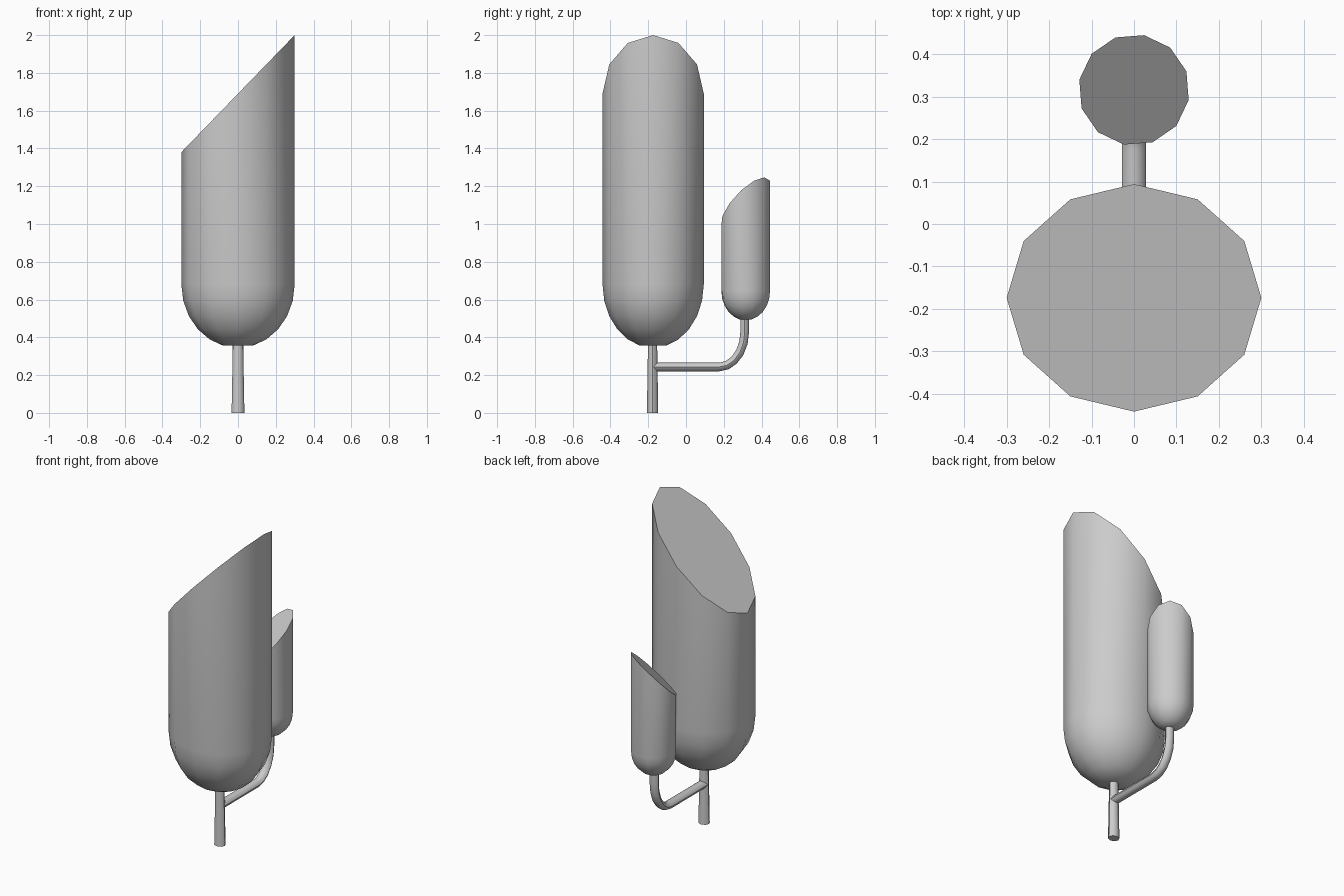
import bpy, bmesh
from math import sin, cos, pi, radians
from mathutils import Vector

if "Cube" in bpy.data.objects:
    bpy.data.objects.remove(bpy.data.objects["Cube"])


def loft(name, rings, smooth):
    """Skin a list of equal-length point rings, with flat end caps."""
    bm = bmesh.new()
    loops = [[bm.verts.new(p) for p in ring] for ring in rings]
    n = len(loops[0])
    for a, b in zip(loops, loops[1:]):
        for i in range(n):
            j = (i + 1) % n
            bm.faces.new((a[i], a[j], b[j], b[i]))
    bm.faces.new(loops[0][::-1])
    bm.faces.new(loops[-1])
    bmesh.ops.recalc_face_normals(bm, faces=bm.faces[:])
    mesh = bpy.data.meshes.new(name)
    bm.to_mesh(mesh)
    bm.free()
    obj = bpy.data.objects.new(name, mesh)
    bpy.context.collection.objects.link(obj)
    bpy.ops.object.select_all(action='DESELECT')
    obj.select_set(True)
    bpy.context.view_layer.objects.active = obj
    bpy.ops.object.shade_smooth_by_angle(angle=radians(smooth))
    return obj


def pod(name, cy, rx, ry, z_dome, dome_h, z_mid, rise, turn):
    """Twelve-sided column with a rounded base and a slanted flat top."""
    angles = [i * pi / 6 for i in range(12)]
    t = radians(turn)
    rings = []
    for k in range(5, -1, -1):
        e = radians(15 * k)
        rings.append([(rx * cos(e) * cos(a + t), cy + ry * cos(e) * sin(a + t),
                       z_dome - dome_h * sin(e)) for a in angles])
    rings.append([(rx * cos(a + t), cy + ry * sin(a + t), z_mid + rise * cos(a))
                  for a in angles])
    return loft(name, rings, 40)


# Large and small slanted columns
pod("main_column", -0.174, 0.30, 0.268, 0.68, 0.336, 1.69, 0.31, 0)
pod("side_column", 0.316, 0.131, 0.131, 0.645, 0.155, 1.11, 0.137, 49.5)

# Tapered stem under the large column
ring8 = [i * pi / 4 for i in range(8)]
loft("main_stem", [[(rx * cos(a), -0.177 + ry * sin(a), z) for a in ring8]
                   for rx, ry, z in ((0.034, 0.03, 0), (0.027, 0.024, 0.38))], 50)

# Side branch: straight run, elliptical bend, then up into the small column
path = [(-0.17, 0.243, 0)]
for k in range(6):
    b = radians(18 * k)
    path.append((0.175 + 0.136 * sin(b), 0.43 - 0.187 * cos(b), b))
path.append((0.311, 0.52, pi / 2))
rings = []
for y, z, b in path:
    rings.append([Vector((0.028 * cos(a), y - 0.023 * sin(a) * sin(b),
                          z + 0.023 * sin(a) * cos(b))) for a in ring8])
loft("side_branch", rings, 50)
